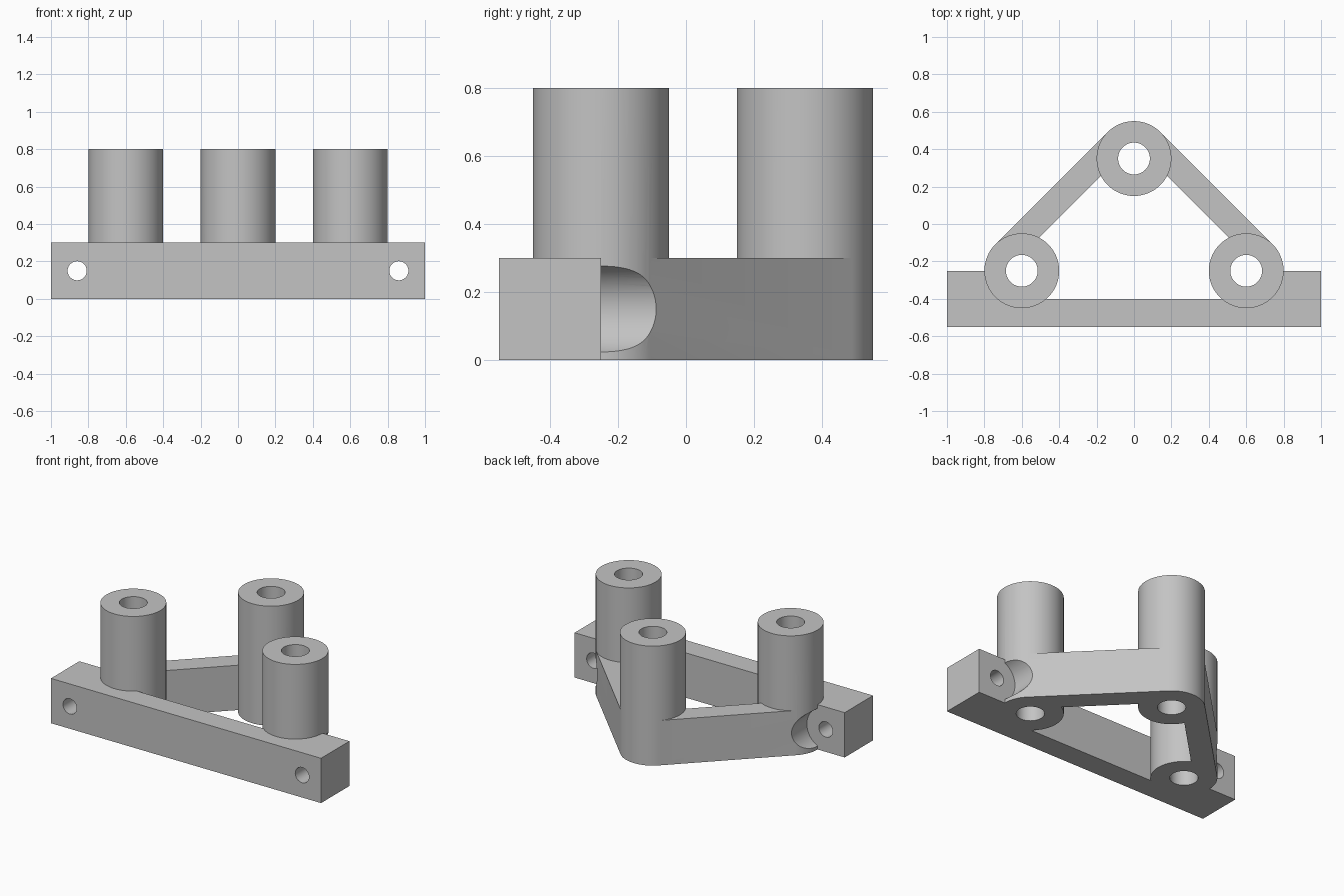
import bpy
import bmesh
import math
from mathutils import Vector

cube = bpy.data.objects.get("Cube")
if cube:
    bpy.data.objects.remove(cube, do_unlink=True)

BASE_H, BOSS_H, BOSS_R, BORE_R = 0.3, 0.8, 0.2, 0.085
FRONT_Y, STEP_Y = -0.55, -0.25
BOSSES = [Vector((-0.6, STEP_Y)), Vector((0.6, STEP_Y)), Vector((0, 0.35))]

grey = bpy.data.materials.new("plain grey")
grey.use_nodes = True
COLOUR = (0.55, 0.55, 0.55, 1)
grey.diffuse_color = COLOUR
grey.node_tree.nodes["Principled BSDF"].inputs["Base Color"].default_value = COLOUR


def finish(name, bm):
    bmesh.ops.recalc_face_normals(bm, faces=bm.faces)
    mesh = bpy.data.meshes.new(name)
    bm.to_mesh(mesh)
    bm.free()
    mesh.materials.append(grey)
    obj = bpy.data.objects.new(name, mesh)
    bpy.context.collection.objects.link(obj)
    return obj


def prism(name, outline, height):
    """Extrude a flat outline up from the ground."""
    bm = bmesh.new()
    face = bm.faces.new([bm.verts.new((x, y, 0)) for x, y in outline])
    top = bmesh.ops.extrude_face_region(bm, geom=[face])["geom"]
    bmesh.ops.translate(bm, vec=(0, 0, height),
                        verts=[v for v in top if isinstance(v, bmesh.types.BMVert)])
    return finish(name, bm)


def rod(name, start, end, radius):
    """Round bar between two points."""
    start, end = Vector(start), Vector(end)
    axis = end - start
    bm = bmesh.new()
    bmesh.ops.create_cone(bm, cap_ends=True, segments=64, radius1=radius,
                          radius2=radius, depth=axis.length)
    turn = axis.to_track_quat("Z", "Y").to_matrix().to_4x4()
    turn.translation = (start + end) / 2
    bmesh.ops.transform(bm, matrix=turn, verts=bm.verts)
    return finish(name, bm)


def combine(target, other, operation):
    """Apply one boolean and drop the helper."""
    other.hide_render = True
    mod = target.modifiers.new(operation.title(), "BOOLEAN")
    mod.operation, mod.object, mod.solver = operation, other, "EXACT"
    bpy.context.view_layer.objects.active = target
    bpy.ops.object.modifier_apply(modifier=mod.name)
    bpy.data.objects.remove(other, do_unlink=True)


# Front rail: thin in the middle, thick mounting ends
half = [(1, FRONT_Y), (1, STEP_Y), (0.6, STEP_Y), (0.6, -0.4)]
bracket = prism("mounting_bracket", half + [(-x, y) for x, y in reversed(half)], BASE_H)

# Diagonal arms, flush with the outside of the bosses
for start in BOSSES[:2]:
    end = BOSSES[2]
    along = (end - start).normalized()
    outward = Vector((math.copysign(along.y, start.x), abs(along.x)))
    inner, outer = outward * 0.06, outward * (BOSS_R - 0.0003)
    arm = prism("arm", [start + inner, end + inner, end + outer, start + outer], BASE_H)
    combine(bracket, arm, "UNION")

# Upright bosses
for p in BOSSES:
    combine(bracket, rod("boss", (p.x, p.y, 0), (p.x, p.y, BOSS_H), BOSS_R), "UNION")

# Vertical bores
for p in BOSSES:
    combine(bracket, rod("bore", (p.x, p.y, -0.1), (p.x, p.y, 0.9), BORE_R), "DIFFERENCE")

# Screw holes and the clearance for their heads behind the rail
for x in (-0.86, 0.86):
    z = BASE_H / 2
    combine(bracket, rod("screw_hole", (x, -0.7, z), (x, 0, z), 0.051), "DIFFERENCE")
    combine(bracket, rod("head_clearance", (x, STEP_Y, z), (x, 0.3, z), 0.14), "DIFFERENCE")

bpy.ops.object.select_all(action="DESELECT")
bracket.select_set(True)
bpy.context.view_layer.objects.active = bracket
bpy.ops.object.shade_smooth_by_angle(angle=math.radians(30))
